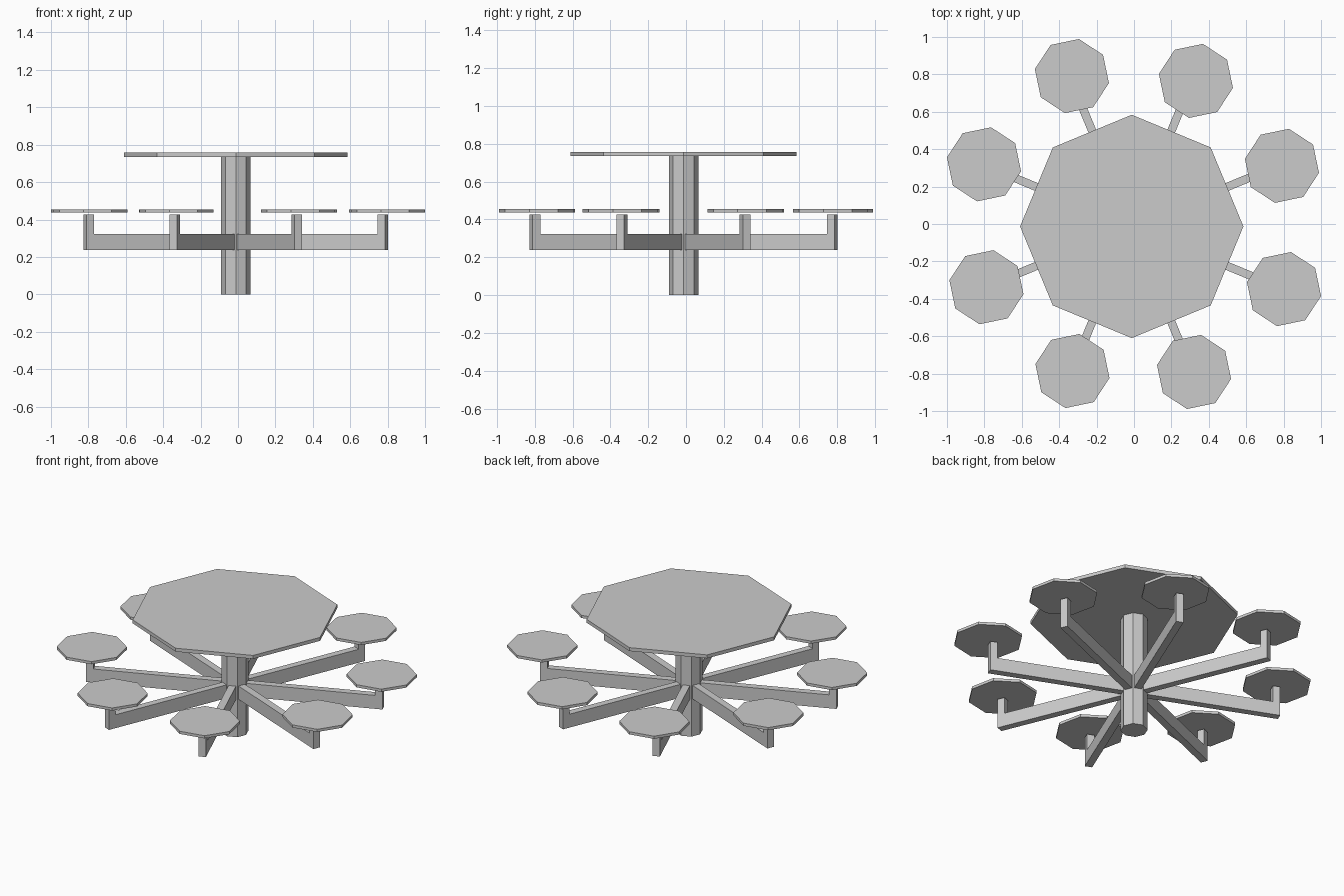
import bpy
from math import radians

if "Cube" in bpy.data.objects:
    bpy.data.objects.remove(bpy.data.objects["Cube"])

CX, CY = -0.012, -0.013  # axis of the post


def octagon(name, x, y, z0, z1, radius, turn=0.0):
    bpy.ops.mesh.primitive_cylinder_add(
        vertices=8, radius=radius, depth=z1 - z0,
        location=(x, y, (z0 + z1) / 2), rotation=(0, 0, radians(turn)))
    bpy.context.object.name = name


def arm(name, angle):
    # L-shaped side profile (radial distance, height) given a width
    profile = [(0.0, 0.238), (0.873, 0.238), (0.873, 0.427),
               (0.829, 0.427), (0.829, 0.323), (0.0, 0.323)]
    n, half = len(profile), 0.022
    verts = [(r, s, z) for s in (-half, half) for r, z in profile]
    faces = [tuple(range(n)), tuple(reversed(range(n, 2 * n)))]
    faces += [(i, i + n, (i + 1) % n + n, (i + 1) % n) for i in range(n)]
    mesh = bpy.data.meshes.new(name)
    mesh.from_pydata(verts, [], faces)
    obj = bpy.data.objects.new(name, mesh)
    obj.location = (CX, CY, 0)
    obj.rotation_euler.z = radians(angle)
    bpy.context.collection.objects.link(obj)


# Table top and central post
octagon("table_top", CX, CY, 0.735, 0.757, 0.597)
octagon("post", CX, CY, 0.0, 0.735, 0.078)

# Seats sit slightly unevenly above the arm ends
seats = [(0.791, 0.311), (0.331, 0.765), (-0.332, 0.791), (-0.802, 0.319),
         (-0.789, -0.338), (-0.329, -0.786), (0.321, -0.791), (0.802, -0.348)]
for i, (x, y) in enumerate(seats):
    arm(f"seat_arm_{i + 1}", 22.5 + 45 * i)
    octagon(f"seat_{i + 1}", x, y, 0.437, 0.454, 0.2015, 34.3)
